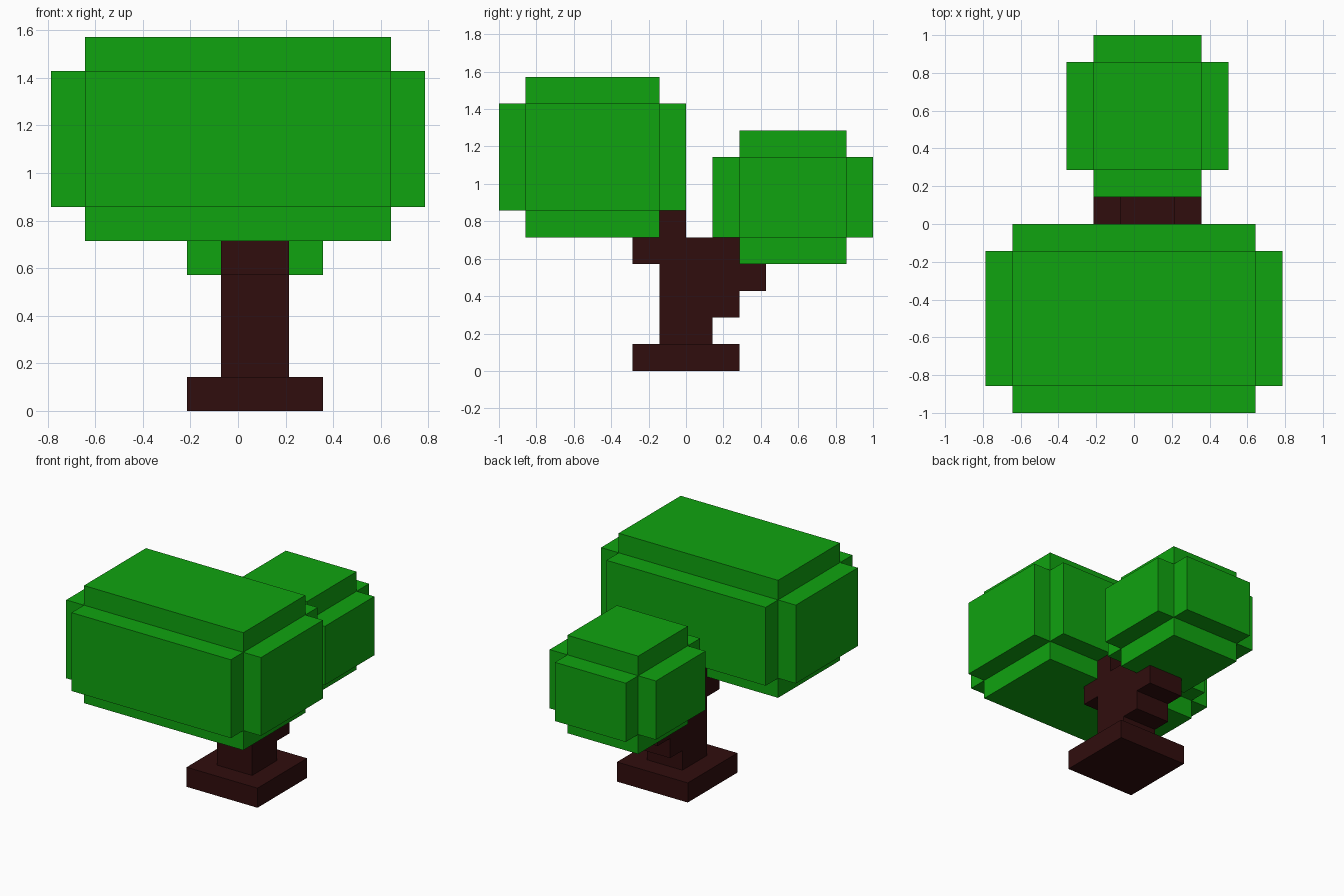
import bpy
import bmesh
import math
from itertools import product
from mathutils import Vector

if "Cube" in bpy.data.objects:
    bpy.data.objects.remove(bpy.data.objects["Cube"])

U = 1 / 7       # block size
X_OFF = 0.5     # the block grid is shifted half a block along x


def cells(x0, x1, y0, y1, z0, z1):
    """All grid blocks inside a box, given in block units."""
    return set(product(range(x0, x1), range(y0, y1), range(z0, z1)))


def puffy(x0, x1, y0, y1, z0, z1):
    """Box of leaves with every outer edge notched by one block."""
    return (cells(x0, x1, y0 + 1, y1 - 1, z0 + 1, z1 - 1)
            | cells(x0 + 1, x1 - 1, y0, y1, z0 + 1, z1 - 1)
            | cells(x0 + 1, x1 - 1, y0 + 1, y1 - 1, z0, z1))


def material(name, rgb):
    mat = bpy.data.materials.new(name)
    mat.diffuse_color = (*rgb, 1)
    mat.use_nodes = True
    mat.node_tree.nodes["Principled BSDF"].inputs["Base Color"].default_value = mat.diffuse_color
    return mat


def build(name, part, solid, mat):
    """Outer skin of the part's blocks, merged into large flat faces."""
    bm = bmesh.new()
    verts = {}
    for cell in part:
        for axis, side in product(range(3), (0, 1)):
            neighbour = list(cell)
            neighbour[axis] += 2 * side - 1
            if tuple(neighbour) in solid:
                continue
            a, b = (axis + 1) % 3, (axis + 2) % 3
            loop = []
            for da, db in ((0, 0), (1, 0), (1, 1), (0, 1)):
                p = list(cell)
                p[axis] += side
                p[a] += da
                p[b] += db
                key = tuple(p)
                if key not in verts:
                    verts[key] = bm.verts.new(Vector((p[0] - X_OFF, p[1], p[2])) * U)
                loop.append(verts[key])
            bm.faces.new(loop if side else loop[::-1])
    bmesh.ops.dissolve_limit(bm, angle_limit=math.radians(1),
                             verts=bm.verts[:], edges=bm.edges[:])
    mesh = bpy.data.meshes.new(name)
    bm.to_mesh(mesh)
    bm.free()
    mesh.materials.append(mat)
    obj = bpy.data.objects.new(name, mesh)
    bpy.context.collection.objects.link(obj)


bark = material("bark", (0.030, 0.004, 0.004))
leaf = material("leaf", (0.005, 0.367, 0.005))

# Two rounded clumps of leaves
front_canopy = puffy(-5, 6, -7, 0, 5, 11)
back_canopy = puffy(-2, 4, 1, 7, 4, 9)

# Root slab, then trunk layers stepping back towards the rear clump
root_base = cells(-1, 3, -2, 2, 0, 1)
trunk = set()
for z, (y0, y1) in enumerate([(-1, 1), (-1, 2), (-1, 3), (-2, 2), (-1, 0)], start=1):
    trunk |= cells(0, 2, y0, y1, z, z + 1)

solid = front_canopy | back_canopy | root_base | trunk
build("front_canopy", front_canopy, solid, leaf)
build("back_canopy", back_canopy, solid, leaf)
build("root_base", root_base, solid, bark)
build("trunk", trunk, solid, bark)
